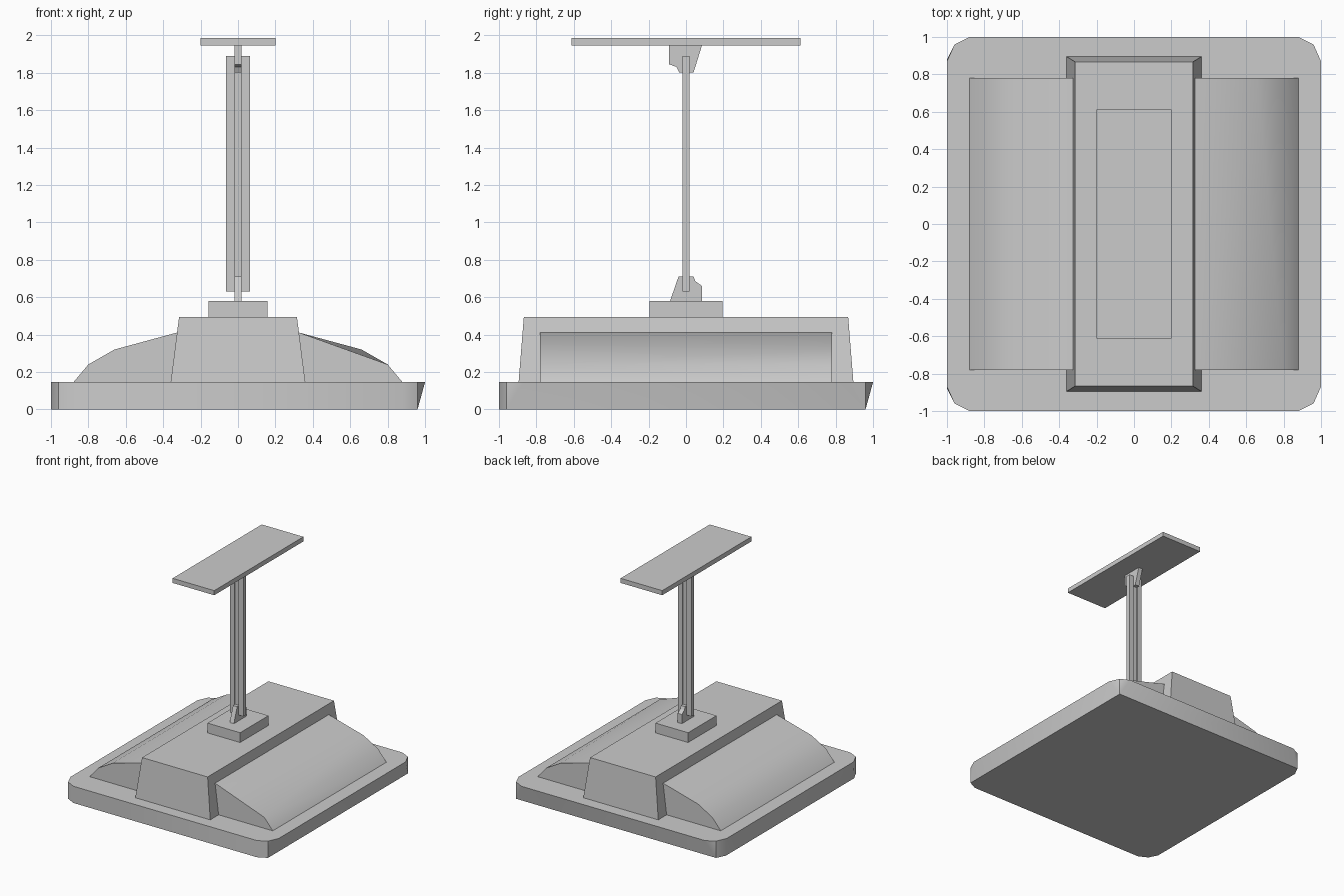
import bpy, bmesh, math

if "Cube" in bpy.data.objects:
    bpy.data.objects.remove(bpy.data.objects["Cube"])

grey = bpy.data.materials.new("light_grey")
grey.diffuse_color = (0.6, 0.6, 0.6, 1)
grey.use_nodes = True
grey.node_tree.nodes["Principled BSDF"].inputs["Base Color"].default_value = grey.diffuse_color


def finish(name, bm, smooth=False):
    bmesh.ops.recalc_face_normals(bm, faces=bm.faces)
    me = bpy.data.meshes.new(name)
    bm.to_mesh(me)
    bm.free()
    me.materials.append(grey)
    ob = bpy.data.objects.new(name, me)
    bpy.context.collection.objects.link(ob)
    if smooth:
        bpy.ops.object.select_all(action='DESELECT')
        ob.select_set(True)
        bpy.context.view_layer.objects.active = ob
        bpy.ops.object.shade_smooth_by_angle(angle=math.radians(35))
    return ob


def hull(name, points, smooth=False):
    """Convex solid around a set of points."""
    bm = bmesh.new()
    for p in points:
        bm.verts.new(p)
    bmesh.ops.convex_hull(bm, input=bm.verts[:])
    bmesh.ops.dissolve_limit(bm, angle_limit=0.01, verts=bm.verts[:], edges=bm.edges[:])
    return finish(name, bm, smooth)


def rect(x, y, z):
    return [(a, b, z) for a in (-x, x) for b in (-y, y)]


def prism(name, ring_a, ring_b):
    """Solid between two matching outlines."""
    bm = bmesh.new()
    a = [bm.verts.new(p) for p in ring_a]
    b = [bm.verts.new(p) for p in ring_b]
    n = len(a)
    bm.faces.new(a)
    bm.faces.new(b[::-1])
    for i in range(n):
        j = (i + 1) % n
        bm.faces.new((a[i], a[j], b[j], b[i]))
    return finish(name, bm)


# base slab with clipped corners, narrower underneath on the right and back
corner = [(1, 0.87), (0.96, 0.96), (0.88, 1)]
top = [(sx * x, sy * y, 0.145) for sx in (-1, 1) for sy in (-1, 1) for x, y in corner]
bottom = [(0.96, 0.96, 0), (-0.96, 0.96, 0), (-1, 0.88, 0), (-1, -0.88, 0),
          (-0.96, -0.96, 0), (-0.88, -1, 0), (0.88, -1, 0), (0.96, -0.96, 0)]
hull("base", top + bottom, True)

# tapered central body and mounting block
hull("central_body", rect(0.36, 0.895, 0.145) + rect(0.315, 0.867, 0.495))
hull("mounting_block", rect(0.157, 0.195, 0.495) + rect(0.157, 0.195, 0.58))

# curved side covers
cover = [(0.30, 0.145), (0.88, 0.145), (0.80, 0.24), (0.66, 0.32), (0.328, 0.41), (0.30, 0.41)]
for side, label in ((-1, "left"), (1, "right")):
    pts = [(side * x, y, z) for y in (-0.78, 0.78) for x, z in cover
           if not (side == 1 and y < 0 and x == 0.66)]
    hull(label + "_side_cover", pts, True)

# post with a shallow channel front and back
half = [(-0.065, -0.02), (-0.02, -0.02), (-0.02, -0.01),
        (0.02, -0.01), (0.02, -0.02), (0.065, -0.02)]
section = half + [(-x, -y) for x, y in half]
prism("post", [(x, y, 0.63) for x, y in section], [(x, y, 1.89) for x, y in section])

# brackets at both ends of the post
lower = [(-0.085, 0.58), (0.085, 0.58), (0.085, 0.66), (0.05, 0.685), (0.04, 0.71), (-0.04, 0.71)]
upper = [(0.085, 1.945), (-0.09, 1.945), (-0.09, 1.845), (-0.05, 1.83), (-0.035, 1.80), (0.04, 1.80)]
for name, prof in (("lower_bracket", lower), ("upper_bracket", upper)):
    prism(name, [(-0.02, y, z) for y, z in prof], [(0.02, y, z) for y, z in prof])

# top plate
hull("top_plate", rect(0.2, 0.612, 1.945) + rect(0.2, 0.612, 1.985))
